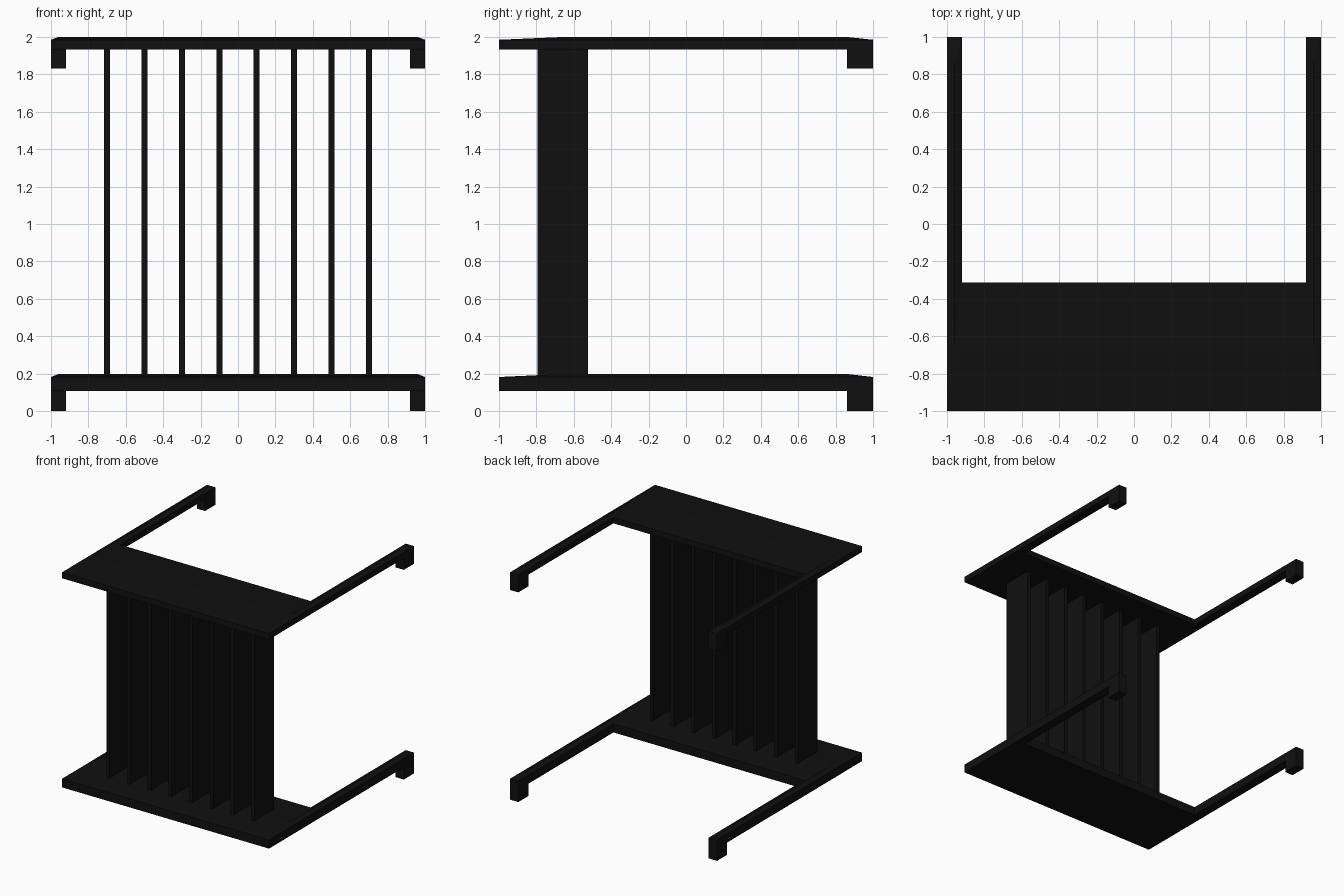
import bpy, bmesh

if "Cube" in bpy.data.objects:
    bpy.data.objects.remove(bpy.data.objects["Cube"])

mat = bpy.data.materials.new("black_paint")
mat.diffuse_color = (0.005, 0.005, 0.005, 1)
mat.use_nodes = True
mat.node_tree.nodes["Principled BSDF"].inputs["Base Color"].default_value = mat.diffuse_color


def finish(name, bm):
    bmesh.ops.recalc_face_normals(bm, faces=bm.faces)
    me = bpy.data.meshes.new(name)
    bm.to_mesh(me)
    bm.free()
    me.materials.append(mat)
    ob = bpy.data.objects.new(name, me)
    bpy.context.collection.objects.link(ob)
    return ob


def box(name, lo, hi):
    bm = bmesh.new()
    bmesh.ops.create_cube(bm, size=1)
    for v in bm.verts:
        v.co = [(a + b) / 2 + c * (b - a) for a, b, c in zip(lo, hi, v.co)]
    return finish(name, bm)


def u_frame(name, z_bottom, z_edge, z_ridge):
    """U-shaped plate with two arms, its top rising to a shallow central ridge."""
    bm = bmesh.new()

    def loop(x, y_front, y_end, z):
        pts = [(-x, y_end), (-x, y_front), (x, y_front), (x, y_end)]
        return [bm.verts.new((px, py, z)) for px, py in pts]

    outer = loop(1, -1, 1, z_edge)
    ridge = loop(0.96, -0.655, 0.86, z_ridge)
    inner = loop(0.92, -0.312, 1, z_edge)
    outer_b = loop(1, -1, 1, z_bottom)
    inner_b = loop(0.92, -0.312, 1, z_bottom)
    rings = [outer, ridge, inner, inner_b, outer_b]
    for a, b in zip(rings, rings[1:] + rings[:1]):
        for i in range(3):
            bm.faces.new((a[i], a[i + 1], b[i + 1], b[i]))
    # arm ends
    for i in (0, 3):
        bm.faces.new((outer[i], ridge[i], inner[i]))
        bm.faces.new((outer[i], inner[i], inner_b[i], outer_b[i]))
    return finish(name, bm)


# Upper and lower frames, each with a downward hook on both arm ends
for level, hook_z, bottom, edge, ridge in (
        ("lower", 0.0, 0.107, 0.182, 0.198),
        ("upper", 1.831, 1.933, 1.985, 2.0)):
    u_frame(level + "_frame", bottom, edge, ridge)
    for side, x in (("left", -0.96), ("right", 0.96)):
        box(f"{level}_{side}_hook", (x - 0.04, 0.86, hook_z),
            (x + 0.04, 1, bottom))

# Vertical slats between the frames
for i in range(8):
    x = -0.7 + 0.2 * i
    box(f"slat_{i + 1}", (x - 0.016, -0.795, 0.185), (x + 0.016, -0.524, 1.94))
